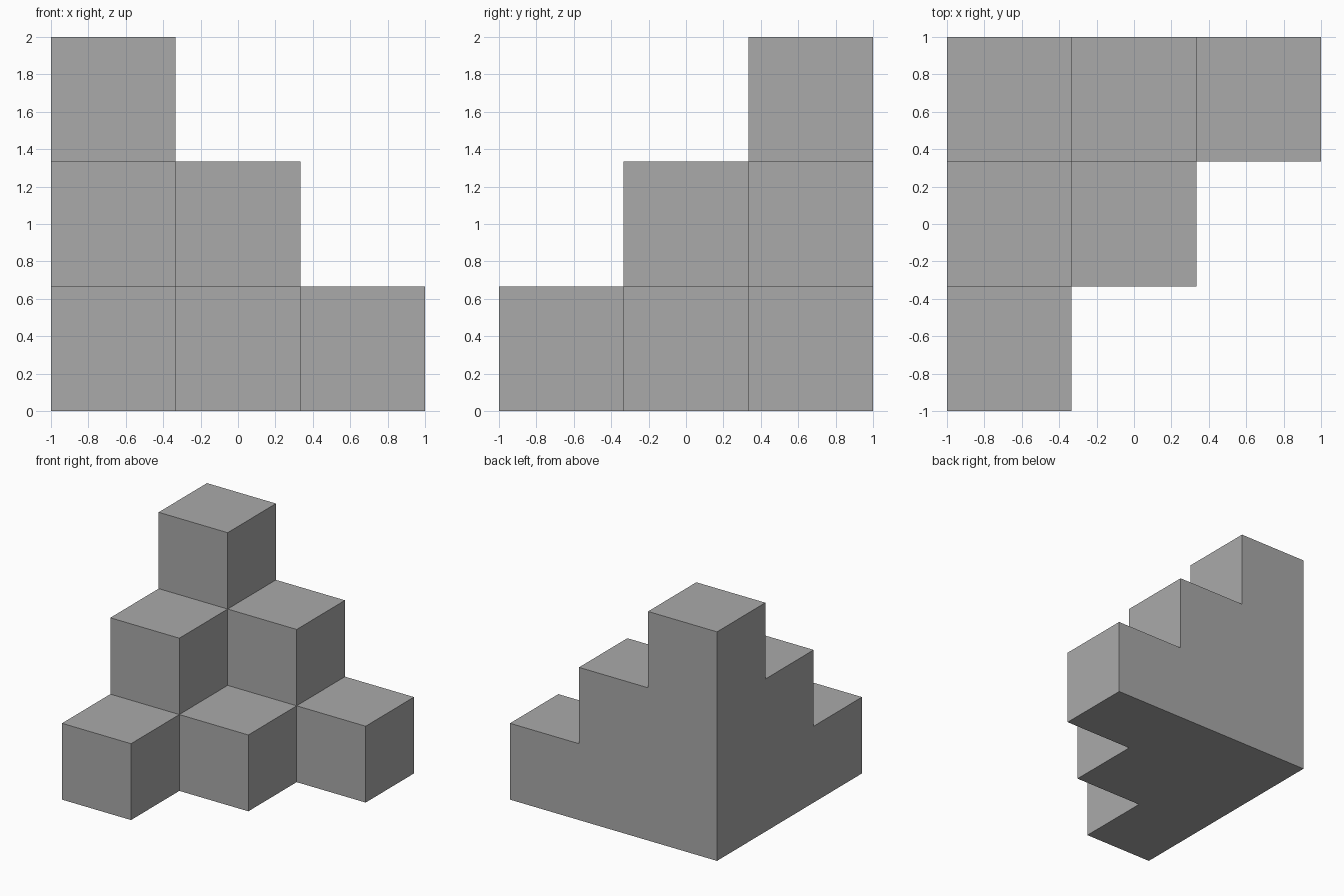
import bpy
import bmesh
from mathutils import Vector

if "Cube" in bpy.data.objects:
    bpy.data.objects.remove(bpy.data.objects["Cube"], do_unlink=True)

STEPS = 3
SIZE = 2 / STEPS

# Plain grey material
grey = bpy.data.materials.new("plain grey")
grey.use_nodes = True
colour = (0.4, 0.4, 0.4, 1)
grey.diffuse_color = colour
grey.node_tree.nodes["Principled BSDF"].inputs["Base Color"].default_value = colour


def filled(cell):
    """Cells rise in steps toward the back right corner."""
    return min(cell) >= 0 and sum(cell) < STEPS


def place(p):
    """Turn corner-based cell coordinates into model space."""
    return Vector((p[0] * SIZE - 1, 1 - p[1] * SIZE, p[2] * SIZE))


# Stepped corner pile: only the outer faces of each cube
bm = bmesh.new()
span = range(STEPS)
for cell in [(i, j, k) for i in span for j in span for k in span]:
    if not filled(cell):
        continue
    for axis in range(3):
        u, v = (axis + 1) % 3, (axis + 2) % 3
        for side in (0, 1):
            neighbour = list(cell)
            neighbour[axis] += 2 * side - 1
            if filled(neighbour):
                continue
            corners = []
            for du, dv in ((0, 0), (1, 0), (1, 1), (0, 1)):
                p = list(cell)
                p[axis] += side
                p[u] += du
                p[v] += dv
                corners.append(bm.verts.new(place(p)))
            # The y axis is flipped, so the far sides are wound backward
            bm.faces.new(corners[::-1] if side else corners)

# Weld the cubes and merge the flat walls into single faces
bmesh.ops.remove_doubles(bm, verts=bm.verts[:], dist=0.001)
bmesh.ops.dissolve_limit(bm, angle_limit=0.01, verts=bm.verts[:], edges=bm.edges[:])

mesh = bpy.data.meshes.new("stepped_cube_pile")
bm.to_mesh(mesh)
bm.free()
mesh.materials.append(grey)
bpy.context.collection.objects.link(bpy.data.objects.new("stepped_cube_pile", mesh))
